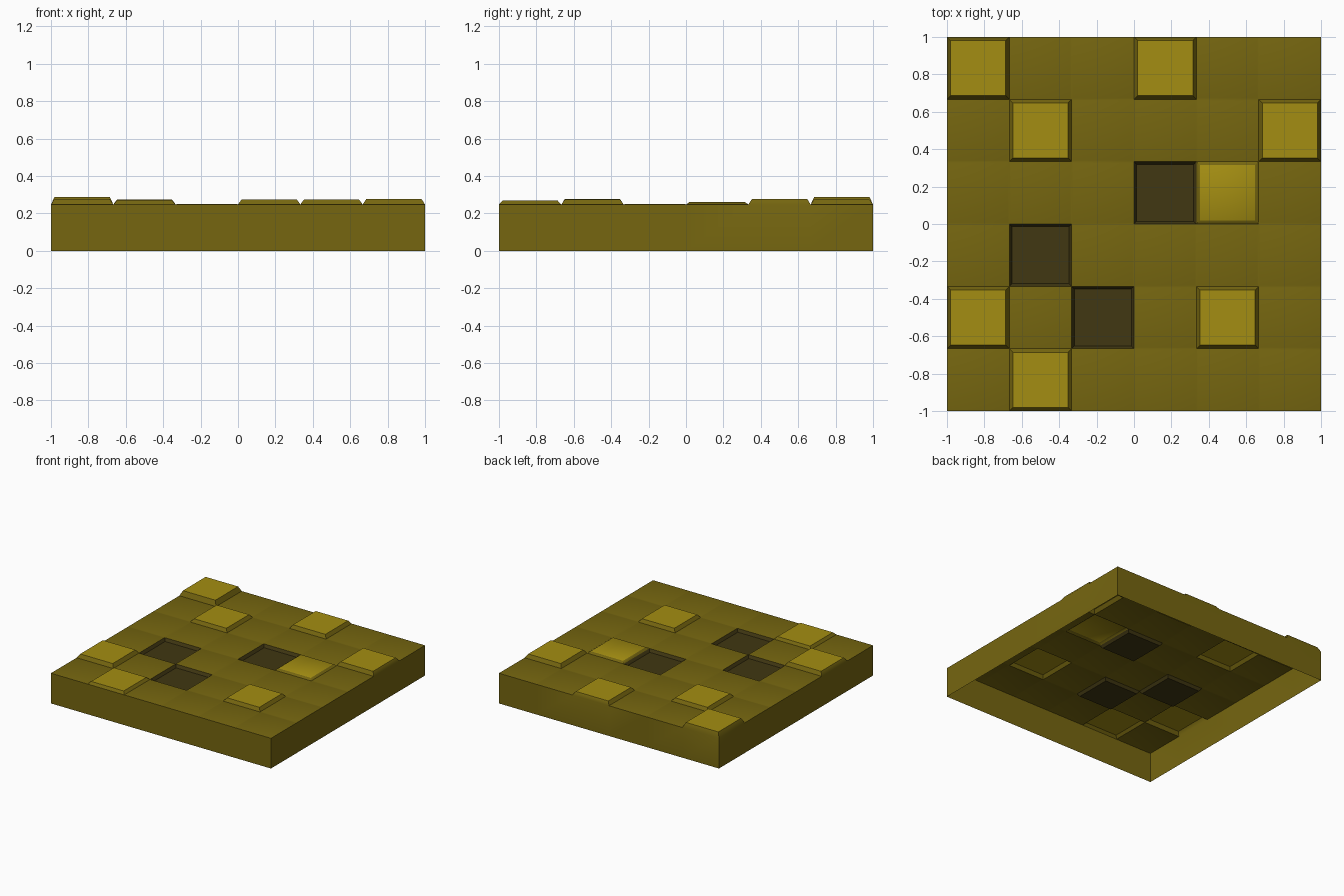
import bpy, bmesh

if "Cube" in bpy.data.objects:
    bpy.data.objects.remove(bpy.data.objects["Cube"])

N = 6                 # tiles per side
S = 2.0 / N           # tile size
BASE = 0.248          # level of the tile seams

# (column, row) counted from the front left; value is the height of the tile face
RAISED = {(0, 5): 0.288, (3, 5): 0.275, (1, 4): 0.274, (5, 4): 0.277, (4, 3): 0.261,
          (0, 1): 0.277, (4, 1): 0.274, (1, 0): 0.268}
SUNKEN = {(3, 3): 0.225, (1, 2): 0.225, (2, 1): 0.225}


def material(name, r, g, b):
    m = bpy.data.materials.new(name)
    m.diffuse_color = (r, g, b, 1)
    m.use_nodes = True
    m.node_tree.nodes["Principled BSDF"].inputs["Base Color"].default_value = m.diffuse_color
    return m


mesh = bpy.data.meshes.new("tiled_floor_slab")
slab = bpy.data.objects.new("tiled_floor_slab", mesh)
bpy.context.collection.objects.link(slab)
for m in (material("mid_gold", 0.18, 0.133, 0.005),
          material("light_gold", 0.37, 0.27, 0.006),
          material("dark_gold", 0.052, 0.038, 0.006)):
    mesh.materials.append(m)

# Gridded top sheet
bm = bmesh.new()
grid = [[bm.verts.new((-1 + i * S, -1 + j * S, BASE)) for j in range(N + 1)]
        for i in range(N + 1)]
cells = {(i, j): bm.faces.new((grid[i][j], grid[i + 1][j], grid[i + 1][j + 1], grid[i][j + 1]))
         for i in range(N) for j in range(N)}

# Thin outer walls, open underneath
rim = [e for e in bm.edges if e.is_boundary]
walls = bmesh.ops.extrude_edge_only(bm, edges=rim)
for v in walls["geom"]:
    if isinstance(v, bmesh.types.BMVert):
        v.co.z = 0

# Raised, sunken and plain tile faces with sloped borders
for key, face in cells.items():
    height, inset, slot = BASE + 0.002, 0.01, 0
    if key in RAISED:
        height, inset, slot = RAISED[key], 0.027, 1
    elif key in SUNKEN:
        height, inset, slot = SUNKEN[key], 0.02, 2
    border = bmesh.ops.inset_individual(bm, faces=[face], thickness=inset)
    for v in face.verts:
        v.co.z = height
    face.material_index = slot
    if slot == 2:
        for f in border["faces"]:
            f.material_index = slot

bmesh.ops.recalc_face_normals(bm, faces=bm.faces[:])
if cells[(0, 0)].normal.z < 0:
    bmesh.ops.reverse_faces(bm, faces=bm.faces[:])
bm.to_mesh(mesh)
bm.free()

# Soft blend on the shallow slopes, crisp outer edges
bpy.context.view_layer.objects.active = slab
slab.select_set(True)
bpy.ops.object.shade_smooth_by_angle(angle=0.7)
